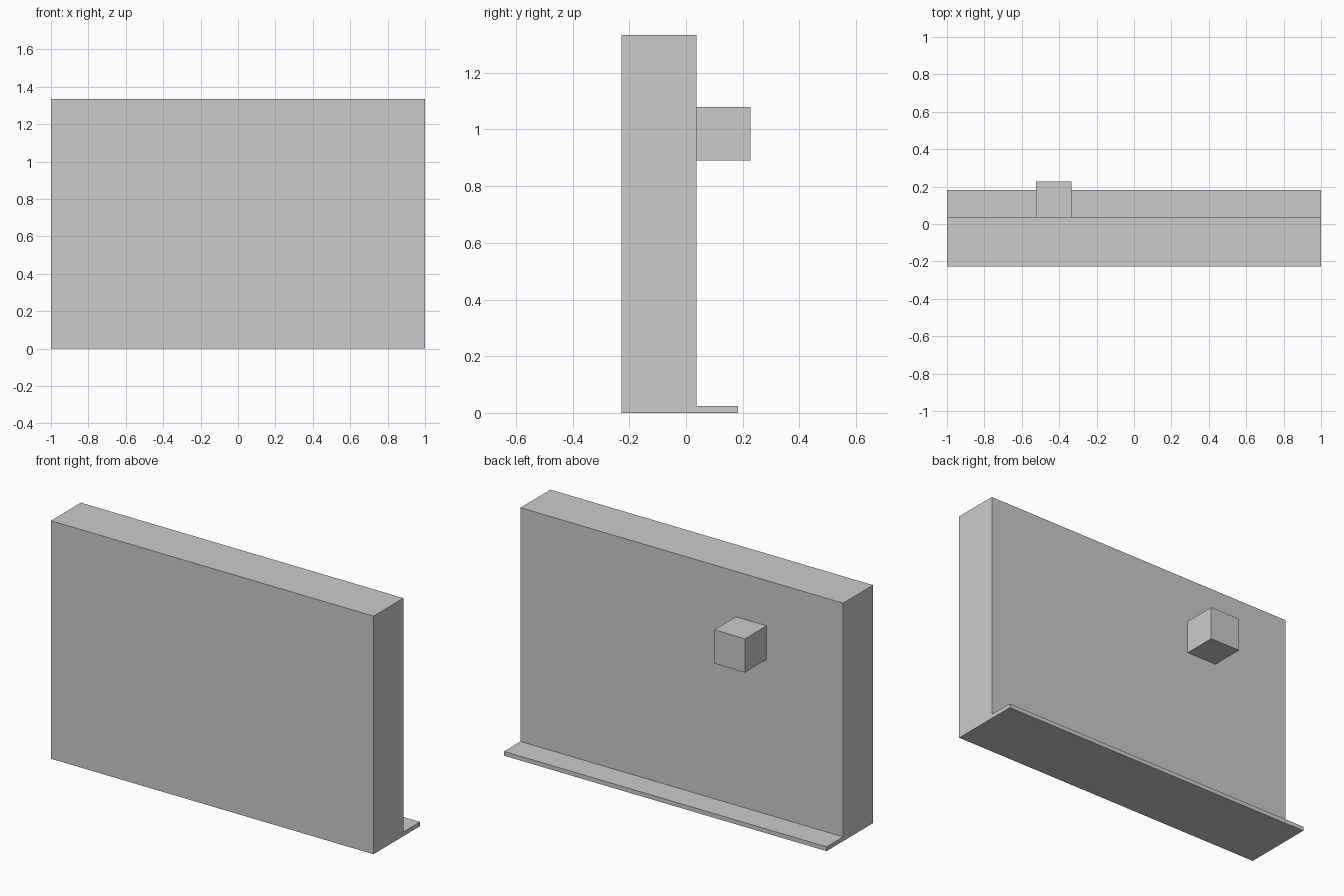
import bpy
import bmesh

if "Cube" in bpy.data.objects:
    bpy.data.objects.remove(bpy.data.objects["Cube"])


def extrude_profile(name, profile, x0, x1):
    """Solid made by sweeping a (y, z) profile from x0 to x1."""
    bm = bmesh.new()
    face = bm.faces.new([bm.verts.new((x0, y, z)) for y, z in profile])
    swept = bmesh.ops.extrude_face_region(bm, geom=[face])["geom"]
    verts = [v for v in swept if isinstance(v, bmesh.types.BMVert)]
    bmesh.ops.translate(bm, verts=verts, vec=(x1 - x0, 0, 0))
    bmesh.ops.recalc_face_normals(bm, faces=bm.faces)
    mesh = bpy.data.meshes.new(name)
    bm.to_mesh(mesh)
    bm.free()
    obj = bpy.data.objects.new(name, mesh)
    bpy.context.collection.objects.link(obj)
    return obj


FRONT, BACK, TOP = -0.228, 0.037, 1.334

# Thick wall panel with a thin ledge along the bottom of its back
extrude_profile("wall_with_ledge", [
    (FRONT, 0), (0.183, 0), (0.183, 0.024),
    (BACK, 0.024), (BACK, TOP), (FRONT, TOP)], -1, 1)

# Cube block standing out from the back
extrude_profile("back_block", [
    (BACK, 0.891), (0.228, 0.891), (0.228, 1.08), (BACK, 1.08)], -0.525, -0.335)
